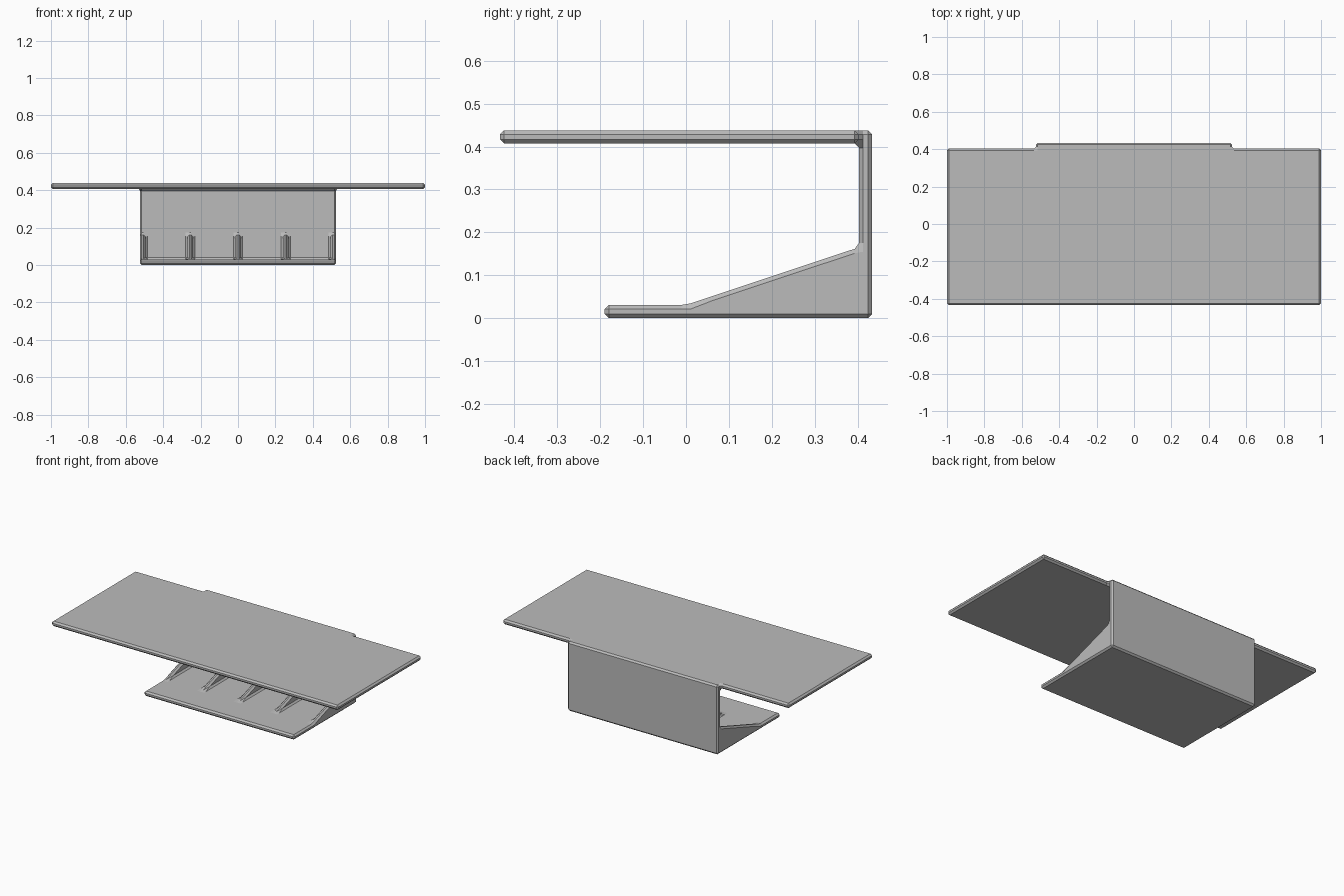
import bpy, bmesh

cube = bpy.data.objects.get("Cube")
if cube:
    bpy.data.objects.remove(cube, do_unlink=True)

# Main dimensions
THICK = 0.031            # plate thickness
HEIGHT = 0.438
DEPTH = 0.434            # half depth
HALF = 0.525             # half width of the bracket
WALL = DEPTH - THICK     # inner face of the back wall
TOE = -0.19              # front of the bottom plate
RIB_TOP = 0.165
RIB = 0.03
BEVEL = 0.01

# Ribs: evenly spaced, the outer two flush with the bracket sides
spacing = (HALF - RIB / 2) / 2
ribs = [(i * spacing - RIB / 2, i * spacing + RIB / 2) for i in range(-2, 3)]

xs = [-1] + [x for rib in ribs for x in rib] + [1]
ys = [-DEPTH, TOE, 0, WALL, DEPTH]
zs = [0, THICK, RIB_TOP, HEIGHT - THICK, HEIGHT]
steps = [(1, 0, 0), (0, 1, 0), (0, 0, 1)]


def filled(i, j, k):
    """Whether a block of the layout grid is solid."""
    if not (0 <= i < len(xs) - 1 and 0 <= j < len(ys) - 1 and 0 <= k < len(zs) - 1):
        return False
    x = (xs[i] + xs[i + 1]) / 2
    y = (ys[j] + ys[j + 1]) / 2
    z = (zs[k] + zs[k + 1]) / 2
    bracket = abs(x) < HALF
    top = z > HEIGHT - THICK and (y < WALL or bracket)
    back = bracket and y > WALL
    bottom = bracket and z < THICK and y > TOE
    rib = 0 < y < WALL and z < RIB_TOP and any(a < x < b for a, b in ribs)
    return top or back or bottom or rib


bm = bmesh.new()
verts = {}


def corner(i, j, k):
    """Shared grid corner; the rib front drops to the floor to make the slope."""
    if ys[j] == 0 and zs[k] == RIB_TOP:
        k = zs.index(THICK)
    if (i, j, k) not in verts:
        verts[i, j, k] = bm.verts.new((xs[i], ys[j], zs[k]))
    return verts[i, j, k]


# Outer skin of the solid blocks
for i in range(len(xs) - 1):
    for j in range(len(ys) - 1):
        for k in range(len(zs) - 1):
            if not filled(i, j, k):
                continue
            for axis in range(3):
                u, v = steps[(axis + 1) % 3], steps[(axis + 2) % 3]
                for side in (0, 1):
                    d = steps[axis]
                    s = 1 if side else -1
                    if filled(i + s * d[0], j + s * d[1], k + s * d[2]):
                        continue
                    loop = []
                    for a, b in ((0, 0), (1, 0), (1, 1), (0, 1)):
                        p = [c + side * n + a * m + b * w
                             for c, n, m, w in zip((i, j, k), d, u, v)]
                        vert = corner(*p)
                        if vert not in loop:
                            loop.append(vert)
                    if len(loop) > 2:
                        bm.faces.new(loop if side else loop[::-1])

# Merge flat areas, then chamfer every remaining edge
bmesh.ops.dissolve_limit(bm, angle_limit=0.01, verts=bm.verts[:], edges=bm.edges[:])
bmesh.ops.recalc_face_normals(bm, faces=bm.faces[:])
bmesh.ops.bevel(bm, geom=bm.edges[:], offset=BEVEL, offset_type='OFFSET',
                segments=1, profile=0.5, affect='EDGES', clamp_overlap=False)
bmesh.ops.recalc_face_normals(bm, faces=bm.faces[:])

mesh = bpy.data.meshes.new("ribbed_shelf_bracket")
bm.to_mesh(mesh)
bm.free()
shelf = bpy.data.objects.new("ribbed_shelf_bracket", mesh)
bpy.context.collection.objects.link(shelf)

# Plain grey
grey = bpy.data.materials.new("plain_grey")
grey.use_nodes = True
colour = (0.5, 0.5, 0.5, 1)
grey.diffuse_color = colour
grey.node_tree.nodes["Principled BSDF"].inputs["Base Color"].default_value = colour
mesh.materials.append(grey)
